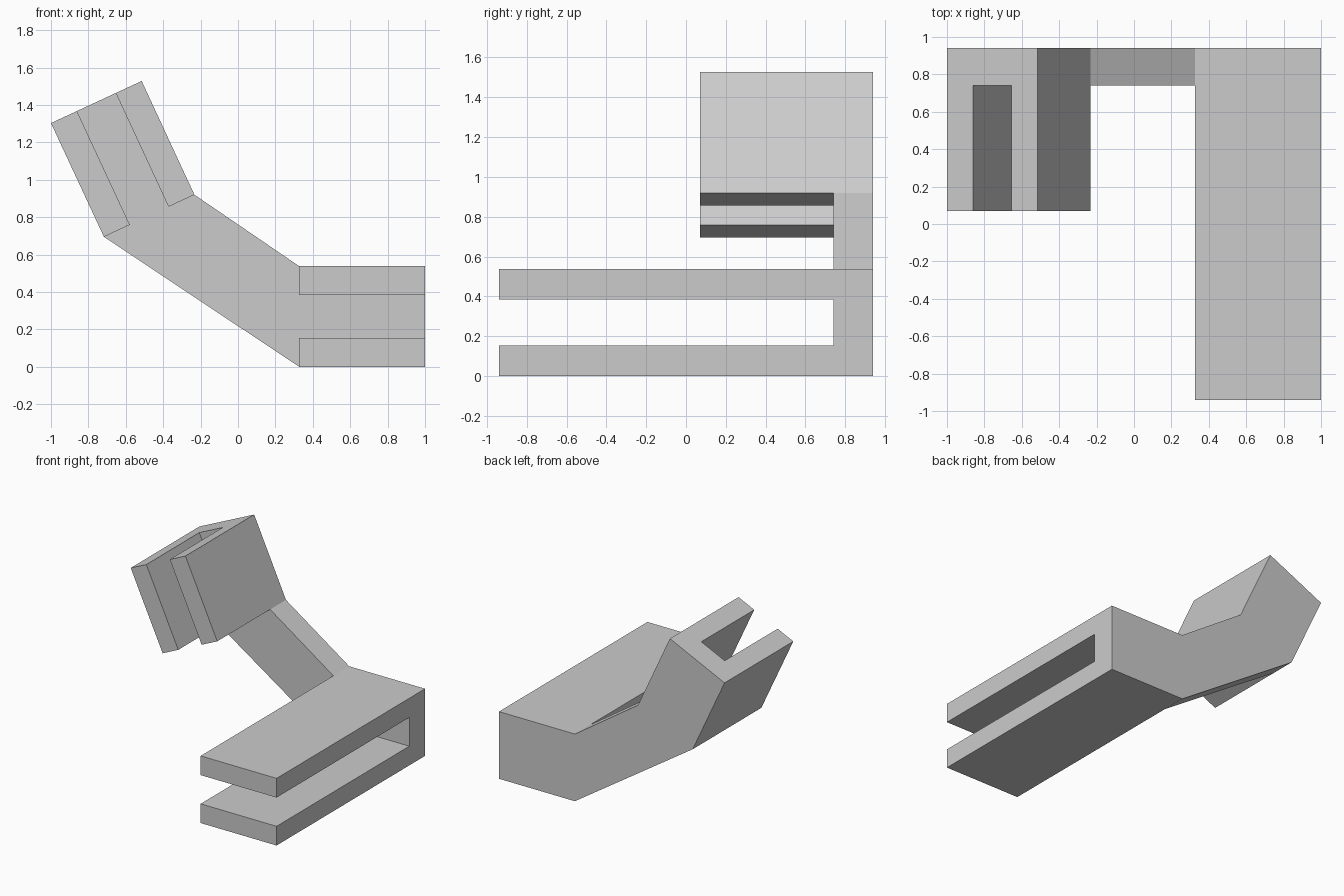
import bpy
import bmesh

cube = bpy.data.objects.get("Cube")
if cube:
    bpy.data.objects.remove(cube, do_unlink=True)

grey = bpy.data.materials.new("light_grey")
grey.use_nodes = True
grey.diffuse_color = (0.6, 0.6, 0.6, 1)
grey.node_tree.nodes["Principled BSDF"].inputs["Base Color"].default_value = (0.6, 0.6, 0.6, 1)

FRONT, PLATE, BACK = -0.94, 0.74, 0.94   # depths along y
UPPER_FRONT = 0.07


def prism(name, profile, y_front, y_back, back_cap=True):
    """Extrude an x-z profile along y."""
    bm = bmesh.new()
    face = bm.faces.new([bm.verts.new((x, y_front, z)) for x, z in profile])
    result = bmesh.ops.extrude_face_region(bm, geom=[face], use_keep_orig=True)
    moved = [g for g in result["geom"] if isinstance(g, bmesh.types.BMVert)]
    bmesh.ops.translate(bm, verts=moved, vec=(0, y_back - y_front, 0))
    bmesh.ops.recalc_face_normals(bm, faces=bm.faces)
    if not back_cap:
        # Prongs are open where they meet the back plate
        caps = [f for f in bm.faces if all(abs(v.co.y - y_back) < 1e-5 for v in f.verts)]
        bmesh.ops.delete(bm, geom=caps, context="FACES_ONLY")
    mesh = bpy.data.meshes.new(name)
    bm.to_mesh(mesh)
    bm.free()
    mesh.materials.append(grey)
    obj = bpy.data.objects.new(name, mesh)
    bpy.context.collection.objects.link(obj)
    return obj


# Corners of the bent back plate
tip_left, tip_right = (-1, 1.303), (-0.515, 1.528)
bend_left, bend_right = (-0.717, 0.695), (-0.233, 0.92)
base_x, end_x, base_top = 0.327, 1, 0.538

prism("bent_back_plate",
      [tip_left, bend_left, (base_x, 0), (end_x, 0),
       (end_x, base_top), (base_x, base_top), bend_right, tip_right],
      PLATE, BACK)

# Lower fork: two long flat prongs
thickness = 0.154
for name, z in (("lower_fork_bottom_prong", 0), ("lower_fork_top_prong", base_top - thickness)):
    prism(name, [(base_x, z), (end_x, z), (end_x, z + thickness), (base_x, z + thickness)],
          FRONT, PLATE, back_cap=False)


# Upper fork: two short tilted prongs
def across(a, b, t):
    return tuple(p + (q - p) * t for p, q in zip(a, b))


share = 0.286
for name, t0, t1 in (("upper_fork_outer_prong", 0, share), ("upper_fork_inner_prong", 1 - share, 1)):
    prism(name,
          [across(tip_left, tip_right, t0), across(bend_left, bend_right, t0),
           across(bend_left, bend_right, t1), across(tip_left, tip_right, t1)],
          UPPER_FRONT, PLATE, back_cap=False)
